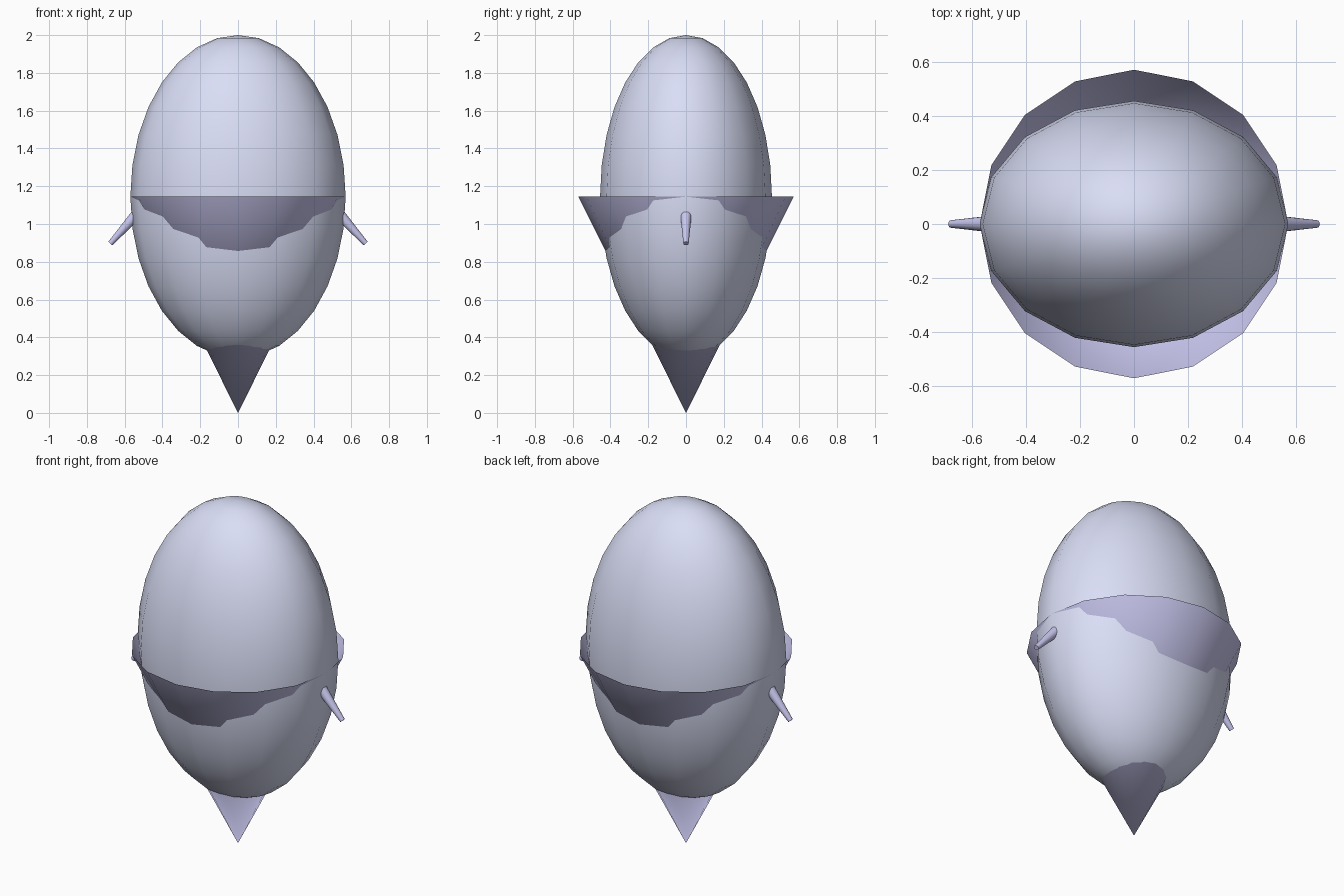
import bpy
from mathutils import Vector

if "Cube" in bpy.data.objects:
    bpy.data.objects.remove(bpy.data.objects["Cube"])


def material(name, rgb):
    m = bpy.data.materials.new(name)
    m.diffuse_color = (*rgb, 1)
    m.use_nodes = True
    m.node_tree.nodes["Principled BSDF"].inputs["Base Color"].default_value = m.diffuse_color
    return m


shell_mat = material("pale_blue", (0.70, 0.73, 0.92))
trim_mat = material("lavender", (0.58, 0.57, 0.86))


def finish(name, mat):
    ob = bpy.context.object
    ob.name = name
    ob.data.materials.append(mat)
    bpy.ops.object.shade_smooth()
    return ob


CENTRE_Z = 1.145

# Egg-shaped body, narrower front to back
bpy.ops.mesh.primitive_uv_sphere_add(segments=16, ring_count=16, radius=1,
                                     location=(0, 0, CENTRE_Z))
body = finish("body", shell_mat)
body.scale = (0.57, 0.455, 0.855)

# Open cone, point down, with its rim around the middle of the body
bpy.ops.mesh.primitive_cone_add(vertices=16, radius1=0, radius2=0.57,
                                depth=CENTRE_Z, end_fill_type='NOTHING',
                                location=(0, 0, CENTRE_Z / 2))
finish("lower_cone", trim_mat)

# Small tapered arms sloping outwards and down
for side, label in ((-1, "left"), (1, "right")):
    root = Vector((side * 0.535, 0, 1.053))
    tip = Vector((side * 0.676, 0, 0.897))
    axis = tip - root
    bpy.ops.mesh.primitive_cone_add(vertices=16, radius1=0.03, radius2=0.014,
                                    depth=axis.length, location=(root + tip) / 2,
                                    rotation=axis.to_track_quat('Z', 'Y').to_euler())
    finish(label + "_arm", trim_mat)
    bpy.ops.object.shade_smooth_by_angle()
